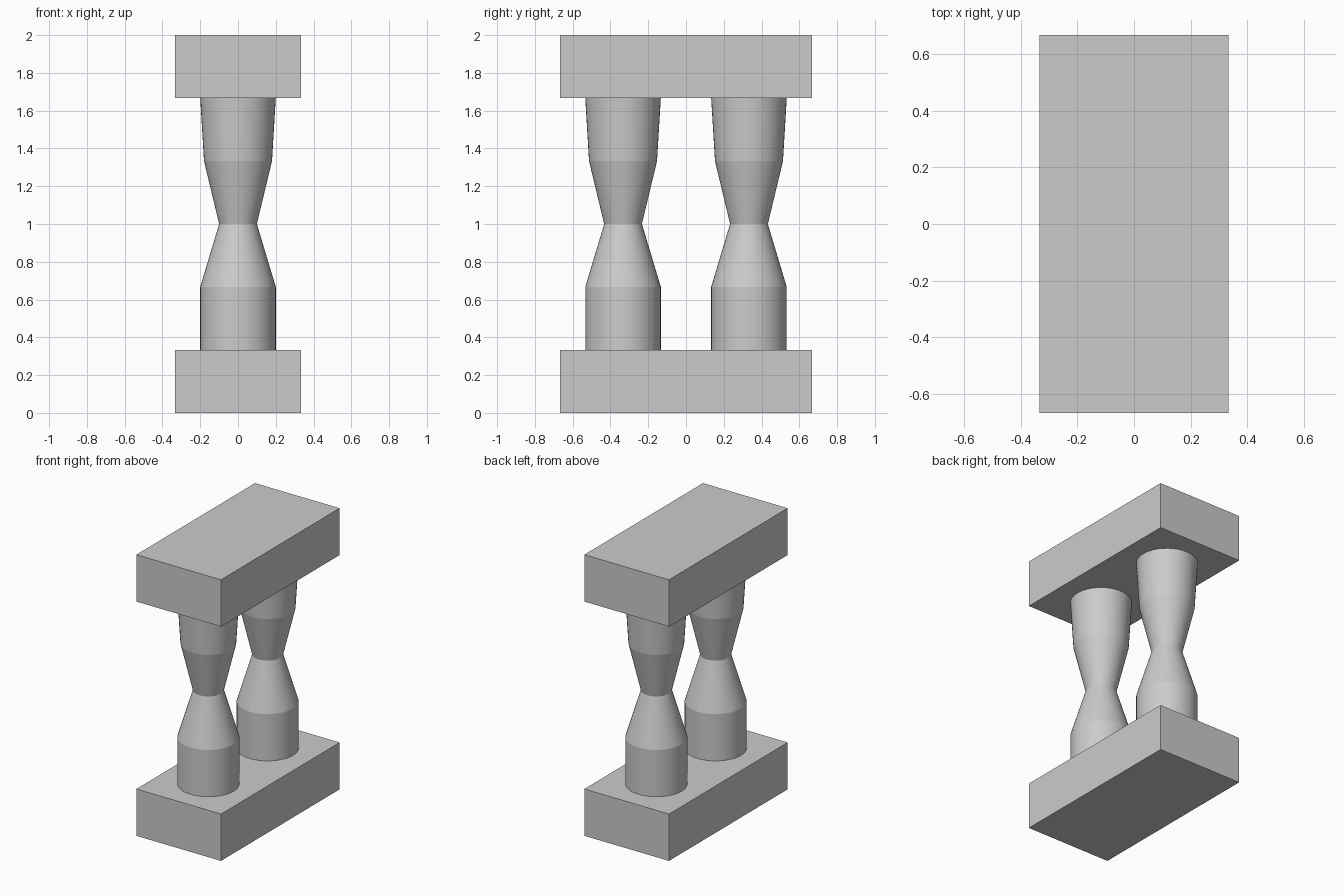
import bpy
import bmesh
from math import cos, sin, pi, radians

if "Cube" in bpy.data.objects:
    bpy.data.objects.remove(bpy.data.objects["Cube"], do_unlink=True)

# Single stone colour
stone = bpy.data.materials.new("light grey stone")
stone.use_nodes = True
GREY = (0.6, 0.6, 0.6, 1)
stone.diffuse_color = GREY
stone.node_tree.nodes["Principled BSDF"].inputs["Base Color"].default_value = GREY

THIRD = 1 / 3
SIDES = 48


def add_object(name, bm, location):
    bmesh.ops.recalc_face_normals(bm, faces=bm.faces)
    mesh = bpy.data.meshes.new(name)
    bm.to_mesh(mesh)
    bm.free()
    mesh.materials.append(stone)
    obj = bpy.data.objects.new(name, mesh)
    obj.location = location
    bpy.context.collection.objects.link(obj)
    return obj


def slab(name, z):
    bm = bmesh.new()
    bmesh.ops.create_cube(bm, size=1)
    bmesh.ops.scale(bm, vec=(2 * THIRD, 4 * THIRD, THIRD), verts=bm.verts)
    add_object(name, bm, (0, 0, z))


def column(name, y):
    # Radius at each equal step of height, from the base slab upwards
    radii = [0.2, 0.2, 0.1, 0.18, 0.2]
    bm = bmesh.new()
    rings = []
    for level, r in enumerate(radii):
        rings.append([bm.verts.new((r * cos(2 * pi * i / SIDES),
                                    r * sin(2 * pi * i / SIDES),
                                    level * THIRD)) for i in range(SIDES)])
    for low, high in zip(rings, rings[1:]):
        for i in range(SIDES):
            j = (i + 1) % SIDES
            bm.faces.new((low[i], low[j], high[j], high[i]))
    bm.faces.new(rings[0][::-1])
    bm.faces.new(rings[-1])
    obj = add_object(name, bm, (0, y, THIRD))
    # Round sides stay smooth while each band keeps a crisp edge
    bpy.ops.object.select_all(action="DESELECT")
    obj.select_set(True)
    bpy.context.view_layer.objects.active = obj
    bpy.ops.object.shade_smooth_by_angle(angle=radians(9))


# Base and top slabs
slab("base_slab", THIRD / 2)
slab("top_slab", 2 - THIRD / 2)

# Pair of waisted columns
column("front_column", -THIRD)
column("back_column", THIRD)
